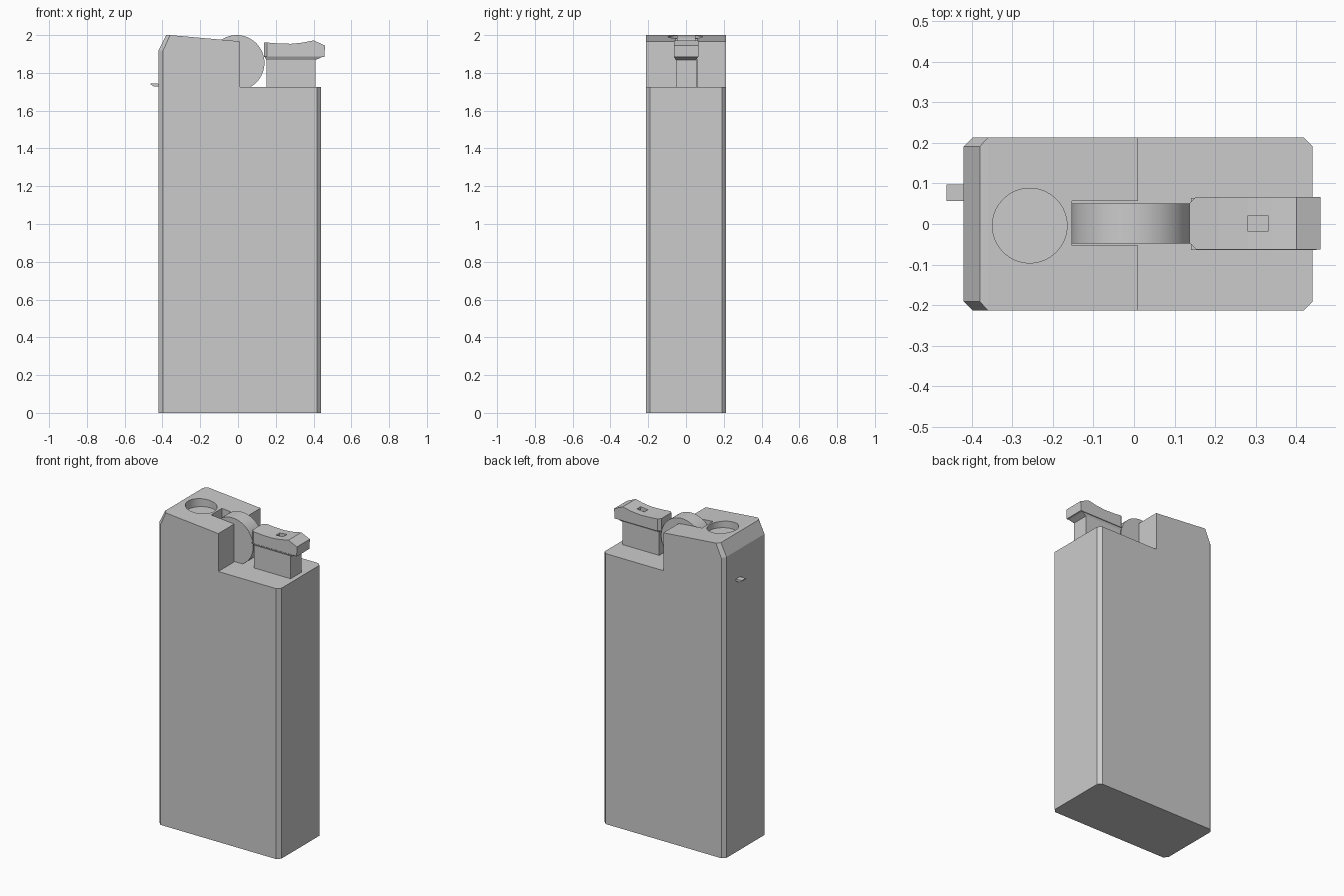
import bpy, bmesh, math
from mathutils import Matrix, Vector

if "Cube" in bpy.data.objects:
    bpy.data.objects.remove(bpy.data.objects["Cube"])


def finish(bm, name):
    bmesh.ops.recalc_face_normals(bm, faces=bm.faces)
    mesh = bpy.data.meshes.new(name)
    bm.to_mesh(mesh)
    bm.free()
    ob = bpy.data.objects.new(name, mesh)
    bpy.context.collection.objects.link(ob)
    return ob


def prism(name, profile, y0, y1, bevel=0.0, pick=None):
    """Extrude an x-z profile along y; bevel the side outline edges chosen by pick."""
    bm = bmesh.new()
    face = bm.faces.new([bm.verts.new((x, y0, z)) for x, z in profile])
    ext = bmesh.ops.extrude_face_region(bm, geom=[face])
    moved = [v for v in ext["geom"] if isinstance(v, bmesh.types.BMVert)]
    bmesh.ops.translate(bm, verts=moved, vec=(0, y1 - y0, 0))
    if bevel:
        edges = [e for e in bm.edges
                 if abs(e.verts[0].co.y - e.verts[1].co.y) < 1e-6
                 and pick(e.verts[0].co, e.verts[1].co)]
        bmesh.ops.bevel(bm, geom=edges, offset=bevel, segments=1,
                        profile=0.5, affect='EDGES')
    return finish(bm, name)


def box(name, x0, x1, y0, y1, z0, z1):
    return prism(name, [(x0, z0), (x1, z0), (x1, z1), (x0, z1)], y0, y1)


def cylinder(name, centre, radius, depth, axis='Z', sides=64):
    bm = bmesh.new()
    m = Matrix.Translation(Vector(centre))
    if axis == 'Y':
        m = m @ Matrix.Rotation(math.pi / 2, 4, 'X')
    bmesh.ops.create_cone(bm, cap_ends=True, segments=sides, radius1=radius,
                          radius2=radius, depth=depth, matrix=m)
    return finish(bm, name)


def select(ob):
    bpy.ops.object.select_all(action='DESELECT')
    ob.select_set(True)
    bpy.context.view_layer.objects.active = ob


def cut(ob, cutter):
    mod = ob.modifiers.new("cut", 'BOOLEAN')
    mod.operation, mod.solver, mod.object = 'DIFFERENCE', 'EXACT', cutter
    select(ob)
    bpy.ops.object.modifier_apply(modifier=mod.name)
    bpy.data.objects.remove(cutter)


# Body: stepped case with chamfered corners
body = prism("case", [(-0.42, 0), (0.44, 0), (0.44, 1.725), (0.01, 1.725),
                      (0.01, 1.967), (-0.36, 2.0), (-0.38, 2.0), (-0.42, 1.92)],
             -0.213, 0.213, 0.022,
             lambda a, b: (max(a.x, b.x) < -0.375 and abs(a.z - b.z) > 0.01)
             or min(a.x, b.x) > 0.43)
# Wheel slot and round recess in the top
cut(body, box("slot_cutter", -0.153, 0.05, -0.053, 0.057, 1.725, 2.1))
cut(body, cylinder("recess_cutter", (-0.257, -0.004, 2.045), 0.092, 0.2))

# Striker wheel
wheel = cylinder("striker_wheel", (-0.007, 0.0015, 1.853), 0.147, 0.098, 'Y')

# Lever stem
box("lever_stem", 0.15, 0.41, -0.054, 0.056, 1.72, 1.875)

# Lever collar widening from the stem to the cap
bm = bmesh.new()
rings = []
for z, x0, x1, w in ((1.868, 0.15, 0.41, 0.054), (1.886, 0.14, 0.45, 0.064)):
    rings.append([bm.verts.new(p) for p in
                  ((x0, -w, z), (x1, -w, z), (x1, w, z), (x0, w, z))])
for i in range(4):
    j = (i + 1) % 4
    bm.faces.new((rings[0][i], rings[0][j], rings[1][j], rings[1][i]))
bm.faces.new(rings[0])
bm.faces.new(rings[1])
finish(bm, "lever_collar")

# Lever cap with dished top, raised lip and small socket
cap = prism("lever_cap", [(0.137, 1.883), (0.458, 1.883), (0.46, 1.945),
                          (0.40, 1.972), (0.34, 1.96), (0.28, 1.954),
                          (0.21, 1.956), (0.137, 1.962)],
            -0.063, 0.067, 0.016, lambda a, b: max(a.x, b.x) < 0.14)
cut(cap, box("socket_cutter", 0.28, 0.332, -0.017, 0.02, 1.935, 2.05))

# Small side tab
prism("side_tab", [(-0.41, 1.728), (-0.41, 1.742), (-0.462, 1.744),
                   (-0.462, 1.738), (-0.445, 1.728)], 0.057, 0.097)

for ob in (body, wheel):
    select(ob)
    bpy.ops.object.shade_smooth_by_angle(angle=math.radians(20))
select(body)
# Keep the case faces flat apart from the fine recess wall
for p in body.data.polygons:
    c = p.center
    p.use_smooth = abs(math.hypot(c.x + 0.257, c.y + 0.004) - 0.092) < 0.003
